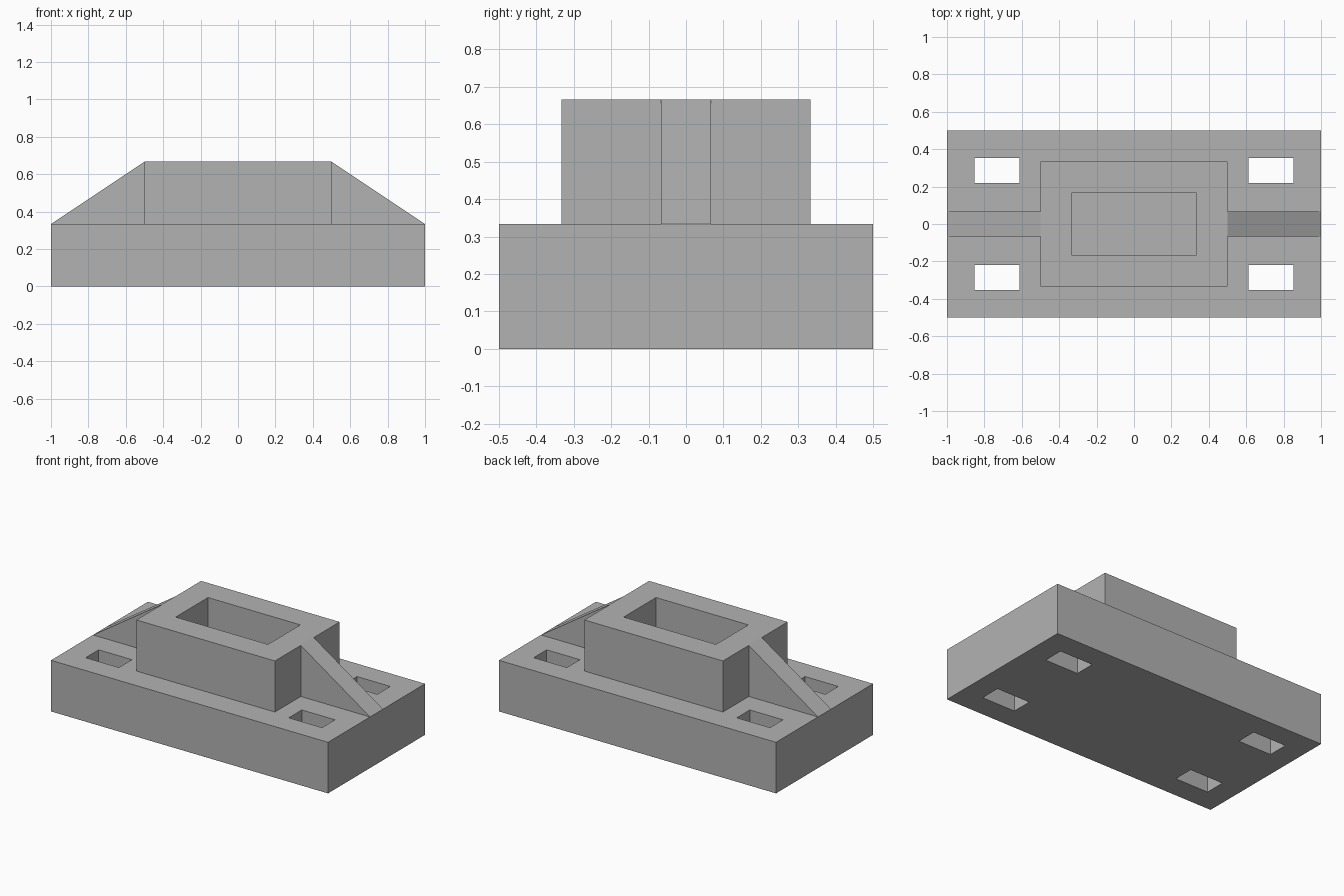
import bpy

cube = bpy.data.objects.get("Cube")
if cube:
    bpy.data.objects.remove(cube, do_unlink=True)

# One grey for the whole bracket
grey = bpy.data.materials.new("plain_grey")
grey.use_nodes = True
colour = (0.45, 0.45, 0.45, 1)
grey.diffuse_color = colour
grey.node_tree.nodes["Principled BSDF"].inputs["Base Color"].default_value = colour


def mesh_object(name, verts, faces):
    mesh = bpy.data.meshes.new(name)
    mesh.from_pydata(verts, [], faces)
    mesh.materials.append(grey)
    obj = bpy.data.objects.new(name, mesh)
    bpy.context.collection.objects.link(obj)
    return obj


def prism(name, profile, y0, y1):
    """Extrude an x-z profile (counter-clockwise from the front) along y."""
    n = len(profile)
    verts = [(x, y, z) for y in (y0, y1) for x, z in profile]
    faces = [list(range(n)), list(range(2 * n - 1, n - 1, -1))]
    faces += [[(i + 1) % n, i, n + i, n + (i + 1) % n] for i in range(n)]
    return mesh_object(name, verts, faces)


def box(name, x, y, z):
    profile = [(x[0], z[0]), (x[1], z[0]), (x[1], z[1]), (x[0], z[1])]
    return prism(name, profile, *y)


def cut(target, cutter):
    mod = target.modifiers.new("cut", "BOOLEAN")
    mod.operation = "DIFFERENCE"
    mod.solver = "EXACT"
    mod.object = cutter
    cutter.hide_render = True
    bpy.context.view_layer.objects.active = target
    bpy.ops.object.modifier_apply(modifier=mod.name)
    bpy.data.objects.remove(cutter, do_unlink=True)


THIRD = 1 / 3
BASE_TOP, BLOCK_TOP = THIRD, 2 * THIRD

# Base plate with four rectangular through slots
base = box("base_plate", (-1, 1), (-0.5, 0.5), (0, BASE_TOP))
for sx in (-1, 1):
    for sy in (-1, 1):
        cx, cy = sx * 0.733, sy * 0.285
        cut(base, box("slot_cutter", (cx - 0.12, cx + 0.12),
                      (cy - 0.067, cy + 0.067), (-0.1, 0.5)))

# Raised block, hollow down to the plate
block = box("raised_block", (-0.5, 0.5), (-THIRD, THIRD), (BASE_TOP, BLOCK_TOP))
cut(block, box("pocket_cutter", (-THIRD, THIRD), (-THIRD / 2, THIRD / 2), (0.2, 0.8)))

# Triangular ribs bracing both ends of the block
prism("left_rib", [(0.5, BASE_TOP), (1, BASE_TOP), (0.5, BLOCK_TOP)], -0.067, 0.067)
prism("right_rib", [(-1, BASE_TOP), (-0.5, BASE_TOP), (-0.5, BLOCK_TOP)], -0.067, 0.067)
